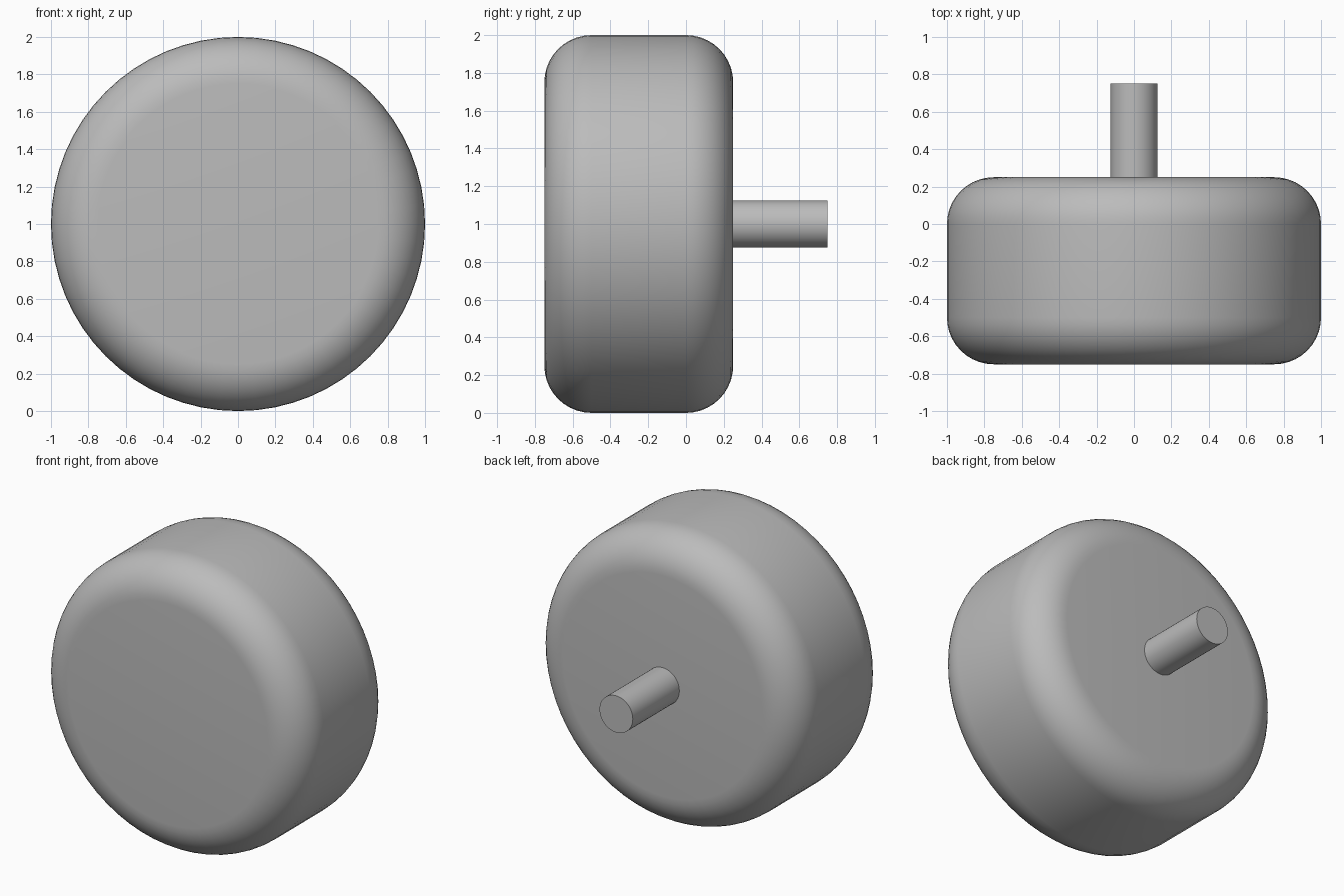
import bpy
import bmesh
import math
from mathutils import Matrix

cube = bpy.data.objects.get("Cube")
if cube:
    bpy.data.objects.remove(cube, do_unlink=True)

# Single plain grey
GREY = (0.5, 0.5, 0.5, 1.0)
grey = bpy.data.materials.new("plain grey")
grey.use_nodes = True
grey.diffuse_color = GREY
grey.node_tree.nodes["Principled BSDF"].inputs["Base Color"].default_value = GREY


def cylinder_along_y(name, radius, y_front, y_back, sides, rounding=0.0):
    """Capped cylinder along y at mid height, with optionally rounded rims."""
    bm = bmesh.new()
    bmesh.ops.create_cone(bm, cap_ends=True, segments=sides, radius1=radius,
                          radius2=radius, depth=y_back - y_front,
                          matrix=Matrix.Rotation(math.pi / 2, 4, "X"))
    if rounding:
        rims = [e for e in bm.edges if any(len(f.verts) > 4 for f in e.link_faces)]
        bmesh.ops.bevel(bm, geom=rims, offset=rounding, segments=10,
                        profile=0.5, affect="EDGES")
    mesh = bpy.data.meshes.new(name)
    bm.to_mesh(mesh)
    bm.free()
    mesh.materials.append(grey)
    obj = bpy.data.objects.new(name, mesh)
    obj.location = (0, (y_front + y_back) / 2, 1)
    bpy.context.collection.objects.link(obj)
    bpy.ops.object.select_all(action="DESELECT")
    obj.select_set(True)
    bpy.context.view_layer.objects.active = obj
    bpy.ops.object.shade_smooth_by_angle(angle=math.radians(30))
    return obj


# Rounded knob and the shaft behind it
cylinder_along_y("knob_body", 1.0, -0.75, 0.25, 64, rounding=0.25)
cylinder_along_y("rear_shaft", 0.125, 0.25, 0.75, 48)
